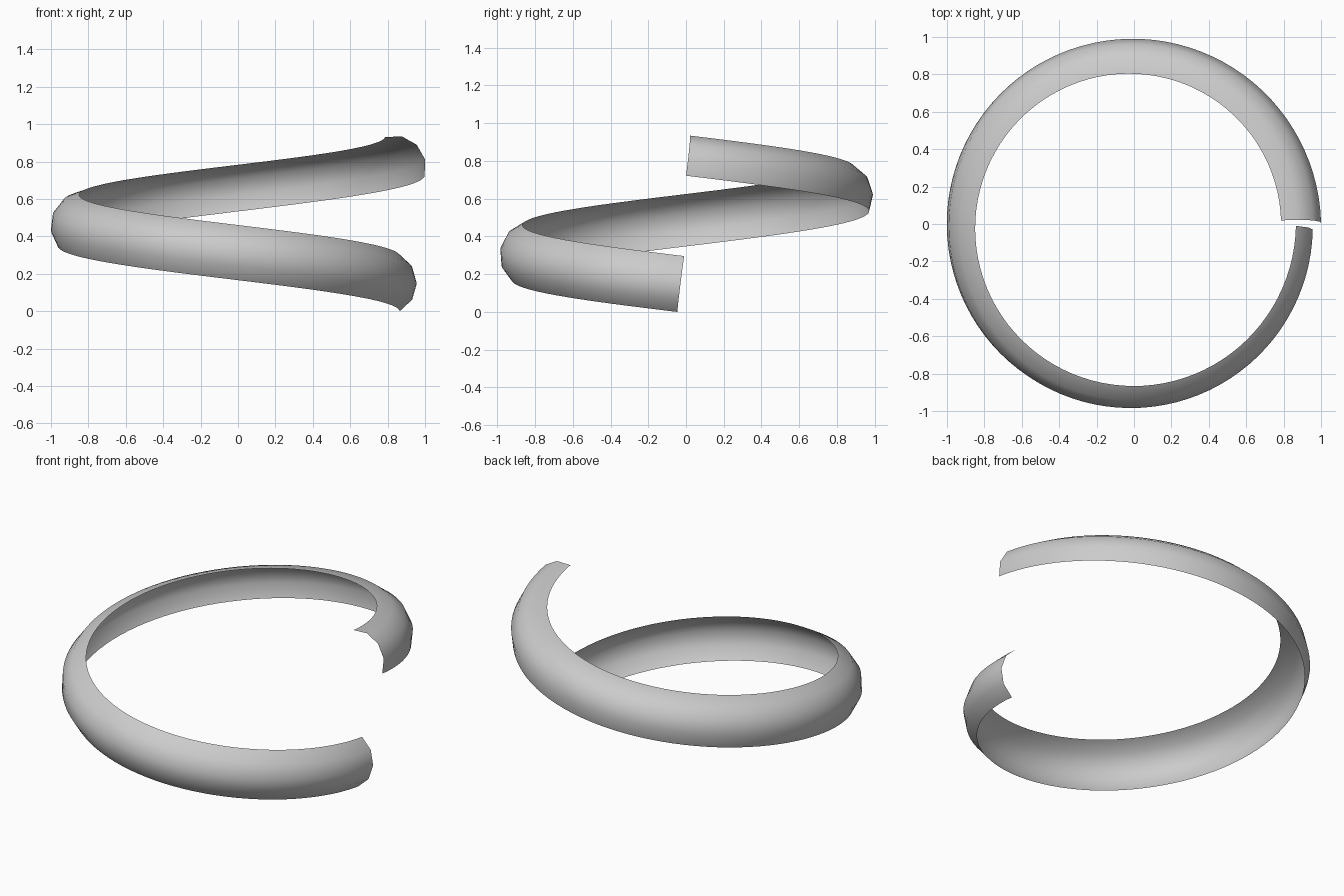
import bpy, bmesh
from math import cos, sin, radians
from mathutils import Vector

if "Cube" in bpy.data.objects:
    bpy.data.objects.remove(bpy.data.objects["Cube"])

STEPS = 96                              # sections along the turn
SIDES = 4                               # facets across the band
R, RHO, HALF = 0.973, 0.168, radians(62.5)   # helix radius, arc radius, arc half angle
START, END = radians(-1.1), radians(-358.2)
Z0, RISE = 0.148, 0.742
ROLL = radians(45)                      # total roll of the section along the path
AXIS = Vector((-0.017, -0.011, 0))

def section(t):
    """Arc section perpendicular to the helix, rolled about its middle."""
    a = START + (END - START) * t
    out = Vector((cos(a), sin(a), 0))
    tangent = Vector((sin(a) * R * (START - END), -cos(a) * R * (START - END), RISE)).normalized()
    up = out.cross(tangent)
    if up.z < 0:
        up.negate()
    mid = AXIS + out * R + Vector((0, 0, Z0 + RISE * t))
    roll = ROLL * t
    centre = mid - RHO * (out * cos(roll) + up * sin(roll))
    pts = []
    for i in range(SIDES + 1):
        b = roll - HALF + 2 * HALF * i / SIDES
        pts.append(centre + RHO * (out * cos(b) + up * sin(b)))
    return pts

# Open spiral band
bm = bmesh.new()
rows = [[bm.verts.new(p) for p in section(k / STEPS)] for k in range(STEPS + 1)]
for r0, r1 in zip(rows, rows[1:]):
    for i in range(SIDES):
        f = bm.faces.new((r0[i], r0[i + 1], r1[i + 1], r1[i]))
        f.smooth = True
# Face outward from the axis
bm.normal_update()
bm.faces.ensure_lookup_table()
f = bm.faces[1]
c = f.calc_center_median() - AXIS
if f.normal.dot(Vector((c.x, c.y, 0))) < 0:
    bmesh.ops.reverse_faces(bm, faces=bm.faces[:])
mesh = bpy.data.meshes.new("spiral_band")
bm.to_mesh(mesh)
bm.free()
band = bpy.data.objects.new("spiral_band", mesh)
bpy.context.collection.objects.link(band)
